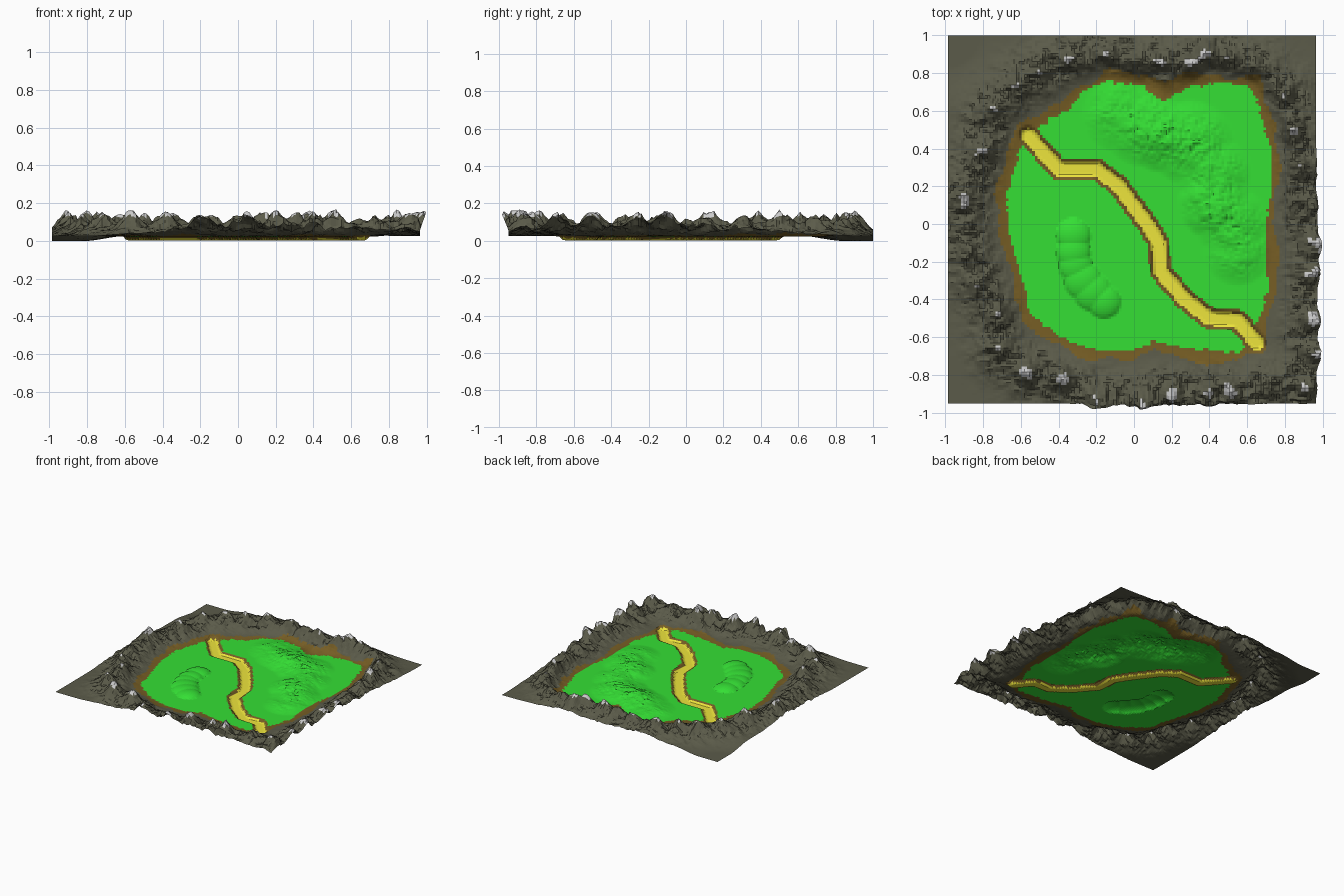
import bpy, math, random
from mathutils import Vector, noise

if "Cube" in bpy.data.objects:
    bpy.data.objects.remove(bpy.data.objects["Cube"])

random.seed(4)
N = 140
X0, X1, Y0, Y1 = -0.985, 0.965, -0.95, 1.0

# Outline of the valley floor
valley = [(-.57, .48), (-.45, .55), (-.35, .6), (-.28, .7), (-.15, .76), (.05, .73), (.15, .65),
          (.3, .73), (.45, .75), (.62, .73), (.67, .6), (.72, .4), (.73, .2), (.7, 0), (.7, -.2),
          (.71, -.35), (.66, -.5), (.62, -.63), (.55, -.68), (.3, -.66), (.1, -.62), (0, -.67),
          (-.2, -.67), (-.4, -.6), (-.55, -.47), (-.59, -.3), (-.65, -.1), (-.68, .1), (-.62, .35)]
# Sunken track crossing the valley
track = [(-.56, .47), (-.4, .29), (-.2, .29), (-.08, .2), (.07, 0), (.13, -.1), (.14, -.25),
         (.27, -.4), (.4, -.5), (.55, -.51), (.65, -.63)]
# Ridge line of the mountains, each corner is a summit
ridge = [(-.75, .61), (-.62, .73), (-.5, .81), (-.34, .88), (-.15, .9), (0, .85), (.14, .86), (.3, .84),
         (.38, .9), (.5, .88), (.65, .82), (.79, .7), (.84, .5), (.88, .3), (.9, .1), (.95, -.12),
         (.94, -.27), (.93, -.5), (.95, -.7), (.9, -.86), (.72, -.85), (.5, -.88), (.4, -.9),
         (.2, -.89), (.04, -.93), (-.2, -.93), (-.38, -.82), (-.57, -.79), (-.72, -.66),
         (-.72, -.49), (-.82, -.33), (-.87, -.15), (-.9, .13), (-.8, .39)]
summit = [random.uniform(.045, .08) for _ in ridge]
# Hills on the valley floor: x, y, radius, height
hills = [(-.32, -.06, .09, .03), (-.32, -.15, .09, .032), (-.31, -.22, .09, .03),
         (-.27, -.3, .1, .032), (-.22, -.36, .1, .032), (-.16, -.41, .09, .03)]
range_hills = [(-.08, .58, .2, .025), (.05, .52, .22, .035), (.15, .47, .2, .045), (.3, .43, .23, .04),
               (.42, .27, .2, .035), (.43, .11, .2, .045), (.52, 0, .2, .035), (.55, -.14, .19, .025)]


def seg_dist(x, y, a, b):
    dx, dy = b[0] - a[0], b[1] - a[1]
    t = max(0, min(1, ((x - a[0]) * dx + (y - a[1]) * dy) / (dx * dx + dy * dy)))
    return math.hypot(x - a[0] - t * dx, y - a[1] - t * dy)


def line_dist(x, y, pts, closed=False):
    ends = pts[1:] + pts[:1] if closed else pts[1:]
    return min(seg_dist(x, y, a, b) for a, b in zip(pts, ends))


def inside(x, y, poly):
    hit = False
    for a, b in zip(poly, poly[1:] + poly[:1]):
        if (a[1] > y) != (b[1] > y) and x < a[0] + (y - a[1]) * (b[0] - a[0]) / (b[1] - a[1]):
            hit = not hit
    return hit


def smooth(a, b, v):
    t = max(0, min(1, (v - a) / (b - a)))
    return t * t * (3 - 2 * t)


def edge_dist(x, y):
    d = line_dist(x, y, valley, True)
    return -d if inside(x, y, valley) else d


def height(x, y):
    u, v = x * .8 - y * .6, x * .6 + y * .8
    rough = noise.fractal(Vector((u * 9, v * 9, 3)), .8, 2.1, 4)
    grit = 1 - 3 * abs(noise.noise(Vector((u * 28, v * 28, 5))))
    crag = 1 - abs(noise.noise(Vector((u * 13, v * 13, 7)))) * 2.5
    out = edge_dist(x, y)
    z = .023
    # Hills
    for hx, hy, r, h in hills:
        q = 1 - ((x - hx) ** 2 + (y - hy) ** 2) / r ** 2
        if q > 0:
            z = max(z, .023 + h * q ** .7)
    lump = sum((h * max(0, 1 - ((x - hx) ** 2 + (y - hy) ** 2) / r ** 2) ** 1.6) ** 3
               for hx, hy, r, h in range_hills) ** (1 / 3)
    z += lump * (1 + .3 * rough + .12 * grit)
    # Mountains
    if out > 0:
        rise = smooth(-.01, .14, out)
        fall = math.exp(-(line_dist(x, y, ridge, True) / .125) ** 2)
        peak = max(h * max(0, 1 - math.hypot(x - p[0], y - p[1]) / .08) for p, h in zip(ridge, summit))
        z += rise * fall * max(.005, .045 + .024 * rough + .011 * grit + .022 * crag + peak)
        z += .003 * smooth(0, .05, out)
        z -= .027 * smooth(.4, .15, math.hypot(x + .98, y - 1))
    # Track
    bed = 1 - smooth(.025, .055, line_dist(x, y, track))
    return max(0, min(.18, z + (.003 - z) * bed))


# Terrain sheet
verts, faces, mats = [], [], []
for j in range(N + 1):
    for i in range(N + 1):
        x, y = X0 + (X1 - X0) * i / N, Y0 + (Y1 - Y0) * j / N
        z = height(x, y)
        push = max(0, z - .06) * .35
        # Mountains lean outward over the front and right borders
        verts.append((x + push * smooth(.85, .965, x), y - push * 1.2 * smooth(-.85, -.95, y), z))

# Surface cover for each cell
for j in range(N):
    for i in range(N):
        a = j * (N + 1) + i
        f = (a, a + 1, a + N + 2, a + N + 1)
        faces.append(f)
        cx = sum(verts[k][0] for k in f) / 4
        cy = sum(verts[k][1] for k in f) / 4
        top = sum(verts[k][2] for k in f) / 4
        d = line_dist(cx, cy, track)
        jag = noise.noise(Vector((cx * 35, cy * 35, 1)))
        out = edge_dist(cx, cy) + .015 * jag
        if d < .038:
            m = 1
        elif d < .057:
            m = 2
        elif out < 0:
            m = 0
        elif out < .05 + .05 * noise.noise(Vector((cx * 6, cy * 6, 9))):
            m = 2
        else:
            m = 4 if top > .135 + .02 * jag else 3
        mats.append(m)

mesh = bpy.data.meshes.new("terrain")
mesh.from_pydata(verts, [], faces)
terrain = bpy.data.objects.new("terrain", mesh)
bpy.context.collection.objects.link(terrain)
for name, col in [("grass", (.035, .74, .035)), ("sand", (.85, .78, .045)), ("earth", (.18, .11, .018)),
                  ("rock", (.105, .105, .068)), ("snow", (.6, .6, .62))]:
    mat = bpy.data.materials.new(name)
    mat.diffuse_color = (*col, 1)
    mat.use_nodes = True
    mat.node_tree.nodes["Principled BSDF"].inputs["Base Color"].default_value = mat.diffuse_color
    mesh.materials.append(mat)
mesh.polygons.foreach_set("material_index", mats)
mesh.update()
